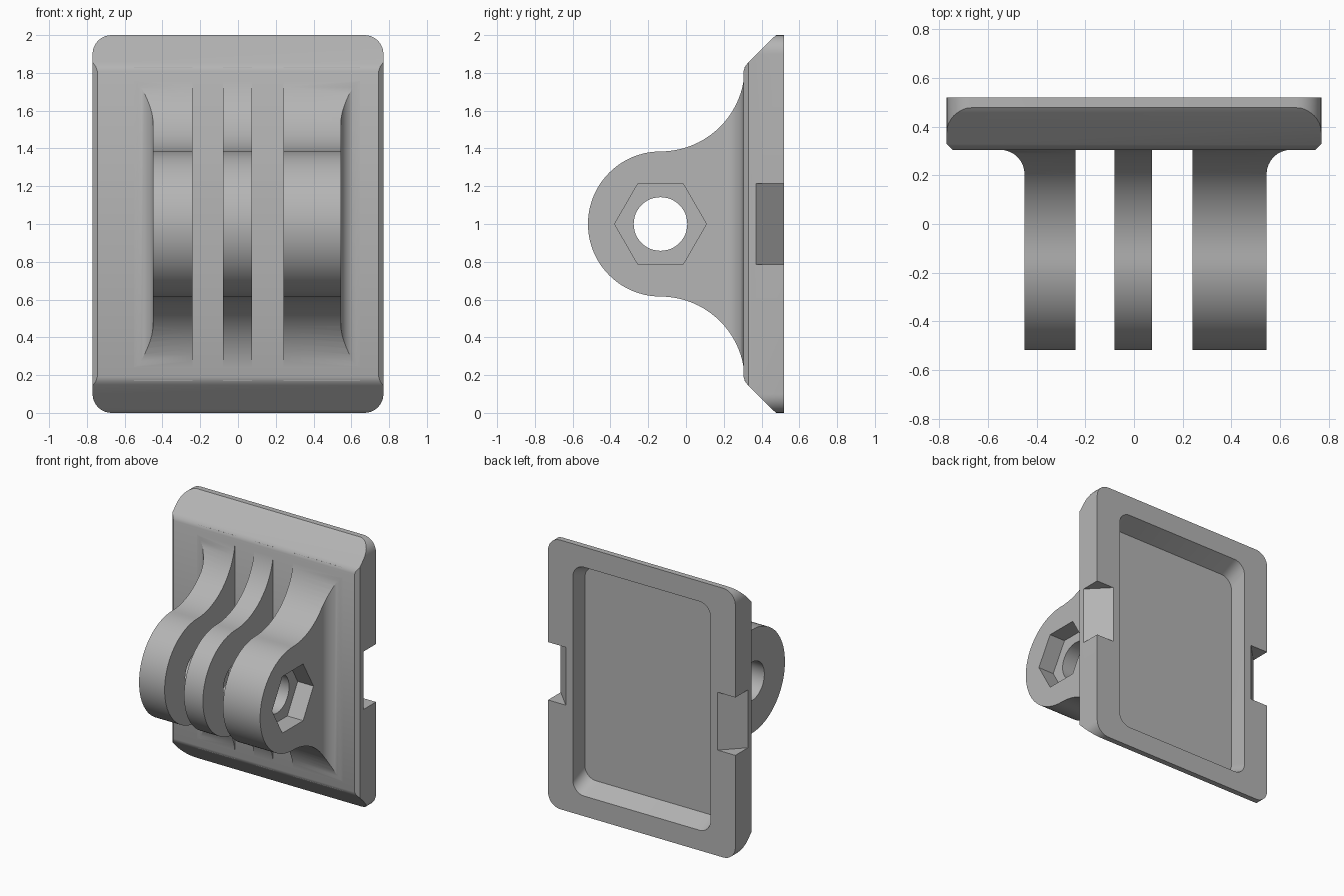
import bpy, bmesh
from math import sin, cos, pi, radians

cube = bpy.data.objects.get("Cube")
if cube:
    bpy.data.objects.remove(cube, do_unlink=True)

grey = bpy.data.materials.new("light_grey")
grey.use_nodes = True
grey.diffuse_color = (0.46, 0.46, 0.46, 1)
grey.node_tree.nodes["Principled BSDF"].inputs["Base Color"].default_value = (0.46, 0.46, 0.46, 1)


def arc(cx, cy, r, start, end, steps):
    """2D points on an arc, angles in degrees."""
    angles = [radians(start + (end - start) * i / steps) for i in range(steps + 1)]
    return [(cx + r * cos(a), cy + r * sin(a)) for a in angles]


def loft(name, rings):
    """Closed solid skinned through rings of 3D points."""
    bm = bmesh.new()
    loops = [[bm.verts.new(p) for p in ring] for ring in rings]
    n = len(loops[0])
    for a, b in zip(loops, loops[1:]):
        for i in range(n):
            j = (i + 1) % n
            bm.faces.new((a[i], a[j], b[j], b[i]))
    bm.faces.new(loops[0])
    bm.faces.new(loops[-1])
    bmesh.ops.recalc_face_normals(bm, faces=bm.faces)
    mesh = bpy.data.meshes.new(name)
    bm.to_mesh(mesh)
    bm.free()
    mesh.materials.append(grey)
    obj = bpy.data.objects.new(name, mesh)
    bpy.context.collection.objects.link(obj)
    return obj


def prism_x(name, yz, lo, hi):
    return loft(name, [[(x, y, z) for y, z in yz] for x in (lo, hi)])


def prism_z(name, xy, lo, hi):
    return loft(name, [[(x, y, z) for x, y in xy] for z in (lo, hi)])


def rounded_ring(y, half_x, margin, r):
    """Rounded rectangle in the xz plane at depth y."""
    dx, dz = half_x - r, 1 - margin - r
    corners = [(dx, dz, 0), (-dx, dz, 90), (-dx, -dz, 180), (dx, -dz, 270)]
    return [(x, y, z) for cx, cz, a in corners
            for x, z in arc(cx, 1 + cz, r, a, a + 90, 8)]


def combine(obj, tool, operation):
    """Apply a boolean and discard the tool."""
    mod = obj.modifiers.new("boolean", 'BOOLEAN')
    mod.operation, mod.object, mod.solver = operation, tool, 'EXACT'
    graph = bpy.context.evaluated_depsgraph_get()
    mesh = bpy.data.meshes.new_from_object(obj.evaluated_get(graph))
    obj.modifiers.clear()
    obj.data = mesh
    bpy.data.objects.remove(tool, do_unlink=True)


def finish(obj):
    bpy.ops.object.select_all(action='DESELECT')
    obj.select_set(True)
    bpy.context.view_layer.objects.active = obj
    bpy.ops.object.shade_smooth_by_angle(angle=radians(30))


# Mounting plate: rounded block with chamfered front, trimmed by a side profile
plate = loft("mounting_plate", [rounded_ring(0.52, 0.77, 0, 0.1),
                                rounded_ring(0.33, 0.77, 0, 0.1),
                                rounded_ring(0.25, 0.69, 0.08, 0.02)])
half = [(0.305, 0.19), (0.312, 0.168), (0.325, 0.15), (0.46, 0.015), (0.49, -0.01), (0.6, -0.01)]
profile = half + [(y, 2 - z) for y, z in reversed(half)]
combine(plate, prism_x("trim", profile, -1, 1), 'INTERSECT')

# Shallow tray in the back, top and bottom walls leaning inward
tray = loft("tray_cutter", [rounded_ring(0.56, 0.565, 0.133, 0.09),
                            rounded_ring(0.38, 0.565, 0.21, 0.09)])
combine(plate, tray, 'DIFFERENCE')

# Slanted clip notches in both side edges
for s in (-1, 1):
    wedge = [(s * 0.585, 0.56), (s * 0.815, 0.325), (s * 0.9, 0.325), (s * 0.9, 0.56)]
    combine(plate, prism_z("notch_cutter", wedge, 0.785, 1.215), 'DIFFERENCE')
finish(plate)

# Side profile shared by the lugs: round nose flaring into the plate
AXIS, NOSE = -0.135, 0.384
FLARE = 0.446
flare_top = arc(AXIS, 1 + NOSE + FLARE, FLARE, 0, -90, 20)
nose = arc(AXIS, 1, NOSE, 90, 270, 40)
flare_bottom = arc(AXIS, 1 - NOSE - FLARE, FLARE, 90, 0, 20)
lug_profile = ([(0.33, flare_top[0][1])] + flare_top + nose[1:-1]
               + flare_bottom + [(0.33, flare_bottom[-1][1])])


def lug(name, inner, outer, fillet):
    obj = prism_x(name, lug_profile, -1, 1)
    side = [(outer, -0.7)]
    if fillet:
        s = 1 if outer > 0 else -1
        r = 0.1
        side += [(outer + s * (r + x), 0.205 + y) for x, y in arc(0, 0, r, 180, 90, 8)]
        side += [(outer + s * r, 0.4)]
    else:
        side += [(outer, 0.4)]
    outline = side + [(inner, 0.4), (inner, -0.7)]
    combine(obj, prism_z("outline", outline, -0.5, 2.5), 'INTERSECT')
    bolt = arc(AXIS, 1, 0.142, 0, 352.5, 47)
    combine(obj, prism_x("bolt_cutter", bolt, -1.2, 1.2), 'DIFFERENCE')
    return obj


right_lug = lug("right_lug", -0.24, -0.45, True)
middle_lug = lug("middle_lug", -0.08, 0.075, False)
left_lug = lug("left_lug", 0.24, 0.545, True)

# Hexagonal nut pocket in the wide lug
hexagon = arc(AXIS, 1, 0.243, 0, 300, 5)
combine(left_lug, prism_x("nut_cutter", hexagon, 0.415, 0.9), 'DIFFERENCE')

for part in (right_lug, middle_lug, left_lug):
    finish(part)
